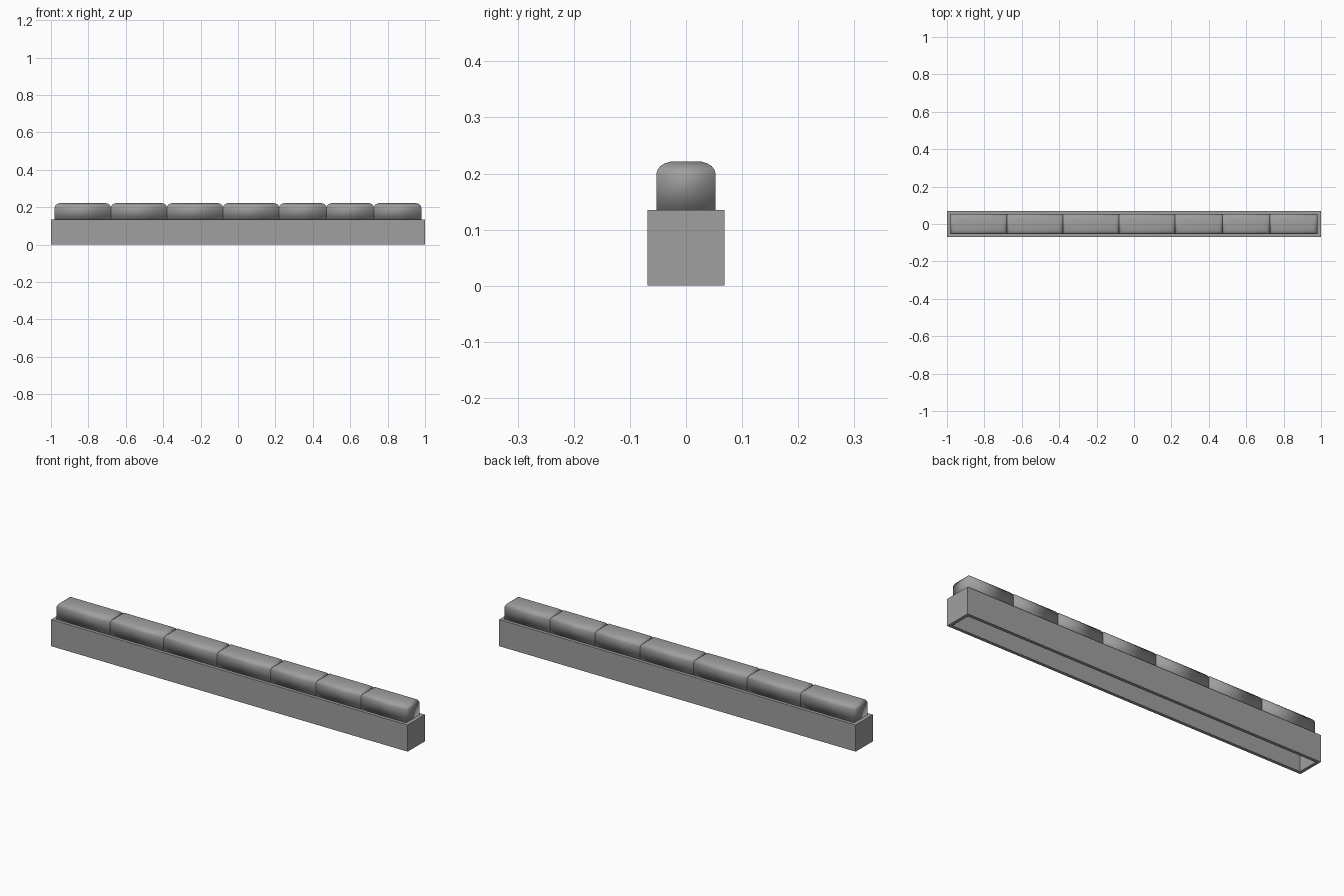
import bpy, bmesh

cube = bpy.data.objects.get("Cube")
if cube:
    bpy.data.objects.remove(cube, do_unlink=True)

GREY = (0.35, 0.35, 0.35, 1)
grey = bpy.data.materials.new("mid grey")
grey.use_nodes = True
grey.diffuse_color = GREY
grey.node_tree.nodes["Principled BSDF"].inputs["Base Color"].default_value = GREY


def loft(name, rings, smooth=False):
    """Skin rectangular rings (x0, x1, half_depth, z), capped at both ends."""
    bm = bmesh.new()
    loops = [[bm.verts.new(p) for p in
              ((x0, -y, z), (x1, -y, z), (x1, y, z), (x0, y, z))]
             for x0, x1, y, z in rings]
    for low, high in zip(loops, loops[1:]):
        for i in range(4):
            j = (i + 1) % 4
            bm.faces.new((low[i], low[j], high[j], high[i]))
    bm.faces.new(loops[0][::-1])
    bm.faces.new(loops[-1])
    bmesh.ops.recalc_face_normals(bm, faces=bm.faces)
    for face in bm.faces:
        face.smooth = smooth
    mesh = bpy.data.meshes.new(name)
    bm.to_mesh(mesh)
    bm.free()
    mesh.materials.append(grey)
    obj = bpy.data.objects.new(name, mesh)
    bpy.context.collection.objects.link(obj)
    return obj


# Hollow base, open underneath: outer walls up, inner walls back to the ceiling
HALF, WALL, TOP = 0.069, 0.016, 0.135
IN_X, IN_Y = 1 - WALL, HALF - WALL
loft("base_tray", [(-IN_X, IN_X, IN_Y, TOP - WALL), (-IN_X, IN_X, IN_Y, 0),
                   (-1, 1, HALF, 0), (-1, 1, HALF, TOP)])

# Row of blocks with rounded upper edges: four long, three short
PROFILE = [(0, TOP), (0, 0.198), (0.002, 0.206), (0.007, 0.213),
           (0.015, 0.218), (0.025, 0.221)]
x = -0.98
for n, width in enumerate([0.3] * 4 + [0.76 / 3] * 3):
    loft(f"block_{n + 1}",
         [(x + inset, x + width - inset, 0.053 - inset, z) for inset, z in PROFILE],
         smooth=True)
    x += width
